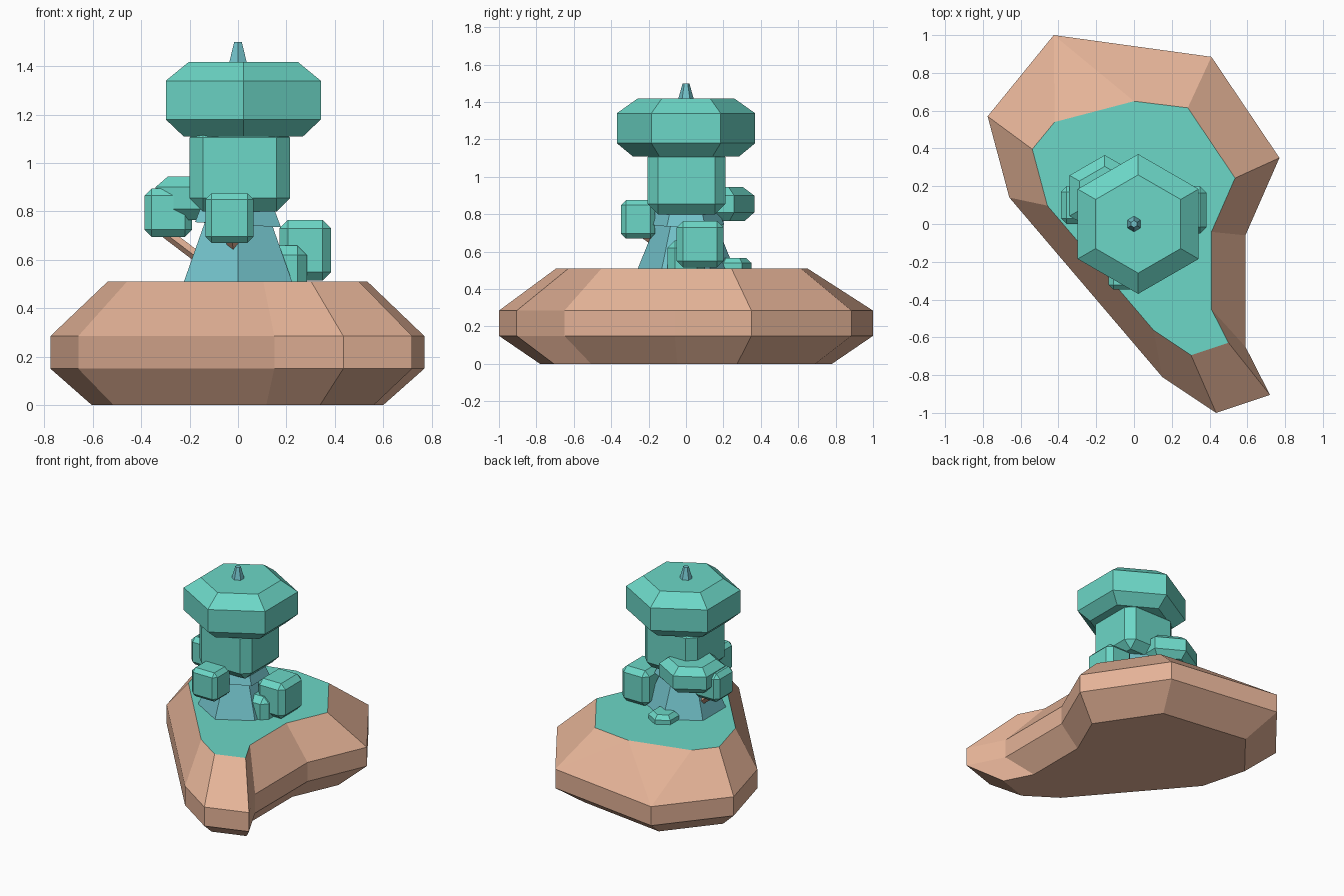
import bpy, bmesh, math
from mathutils import Vector

if "Cube" in bpy.data.objects:
    bpy.data.objects.remove(bpy.data.objects["Cube"])


def material(name, rgb):
    m = bpy.data.materials.new(name)
    m.diffuse_color = (*rgb, 1)
    m.use_nodes = True
    m.node_tree.nodes["Principled BSDF"].inputs["Base Color"].default_value = m.diffuse_color
    return m


SAND = material("sand", (0.78, 0.45, 0.31))
TEAL = material("teal", (0.15, 0.68, 0.57))
BLUE = material("blue", (0.17, 0.54, 0.59))


def finish(name, bm, *mats):
    bmesh.ops.recalc_face_normals(bm, faces=bm.faces)
    me = bpy.data.meshes.new(name)
    bm.to_mesh(me)
    bm.free()
    for m in mats:
        me.materials.append(m)
    ob = bpy.data.objects.new(name, me)
    bpy.context.collection.objects.link(ob)
    return ob


def loft(bm, rings):
    """Capped skin through rings of equal length; returns the top cap."""
    vs = [[bm.verts.new(p) for p in r] for r in rings]
    n = len(vs[0])
    for a, b in zip(vs, vs[1:]):
        for i in range(n):
            j = (i + 1) % n
            bm.faces.new((a[i], a[j], b[j], b[i]))
    bm.faces.new(vs[0][::-1])
    return bm.faces.new(vs[-1])


def hexagon(name, x, y, profile, mat):
    """Six-sided stack; profile is (radius, height), corners point along y."""
    bm = bmesh.new()
    loft(bm, [[(x + r * math.sin(k * math.pi / 3), y - r * math.cos(k * math.pi / 3), z)
               for k in range(6)] for r, z in profile])
    return finish(name, bm, mat)


def block(name, lo, hi, bevel, mat=TEAL):
    """Box with chamfered edges."""
    bm = bmesh.new()
    bmesh.ops.create_cube(bm, size=1)
    lo, hi = Vector(lo), Vector(hi)
    for v in bm.verts:
        v.co = (lo + hi) / 2 + v.co * (hi - lo)
    bmesh.ops.bevel(bm, geom=bm.edges[:], offset=bevel, segments=1,
                    affect='EDGES', profile=0.5)
    return finish(name, bm, mat)


def stick(name, a, b, r=0.022):
    a, b = Vector(a), Vector(b)
    bm = bmesh.new()
    bmesh.ops.create_cone(bm, cap_ends=True, segments=4, radius1=r, radius2=r, depth=(b - a).length)
    q = (b - a).to_track_quat('Z', 'Y')
    for v in bm.verts:
        v.co = q @ v.co + (a + b) / 2
    return finish(name, bm, SAND)


# island: one outline scaled for floor, flank and grassy top
outline = [(-.425, 1.0), (-.775, .57), (-.66, .14), (.15, -.81), (.435, -1.0),
           (.72, -.905), (.59, -.65), (.59, -.06), (.77, .35), (.41, .885)]
bm = bmesh.new()
cap = loft(bm, [[(x * s, y * s, z) for x, y in outline]
                for s, z in ((.78, 0), (1, .15), (1, .285))]
           + [[(x * .695, y * .695, .51) for x, y in outline]])
# back corner of the top is cut off, leaving two corners
corner = max(cap.verts, key=lambda v: v.co.y)
corner.co = (-.42, .54, .51)
edge = next(e for e in cap.edges if corner in e.verts
            and e.other_vert(corner).co.x > 0)
_, mid = bmesh.utils.edge_split(edge, corner, 0.5)
mid.co = (0, .65, .51)
cap.material_index = 1
bmesh.ops.triangulate(bm, faces=[f for f in bm.faces if mid in f.verts and f != cap])
finish("island", bm, SAND, TEAL)

# trunk in tapered tiers, poking out of the crown
hexagon("trunk_lower", 0, 0, [(.262, .50), (.14, .80)], BLUE)
tier = hexagon("trunk_middle", 0, 0, [(.205, .745), (.15, .87), (.10, 1.2)], BLUE)
for v in tier.data.vertices:
    v.co.z += .06 * v.co.x * -1
hexagon("trunk_tip", 0, 0, [(.08, 1.25), (.042, 1.415), (.018, 1.5)], BLUE)

# crown foliage
hexagon("crown_top", .022, 0, [(.285, 1.11), (.37, 1.18), (.37, 1.34), (.26, 1.418)], TEAL)
block("crown_middle", (-.20, -.205, .80), (.215, .21, 1.16), .055)

# small leaf clumps around the trunk
block("clump_front", (-.135, -.348, .67), (.065, -.165, .875), .026)
block("clump_right", (.172, -.05, .515), (.385, .20, .765), .035)
block("clump_right_low", (.12, -.10, .47), (.285, .10, .66), .04)
block("clump_left", (-.387, 0, .695), (-.19, .20, .895), .03)
hexagon("clump_back", -.155, .15, [(.165, .765), (.215, .81), (.215, .90), (.155, .945)], TEAL)
hexagon("bush_ground", 0, .25, [(.10, .49), (.10, .54), (.07, .567)], TEAL)

# twigs holding the clumps
stick("twig_left", (-.31, .10, .72), (-.06, .04, .53))
stick("twig_front", (-.025, -.25, .72), (-.01, -.08, .60), .03)
stick("twig_back", (-.15, .16, .80), (-.03, .04, .62))
stick("twig_right", (.25, .06, .66), (.04, .02, .58))
